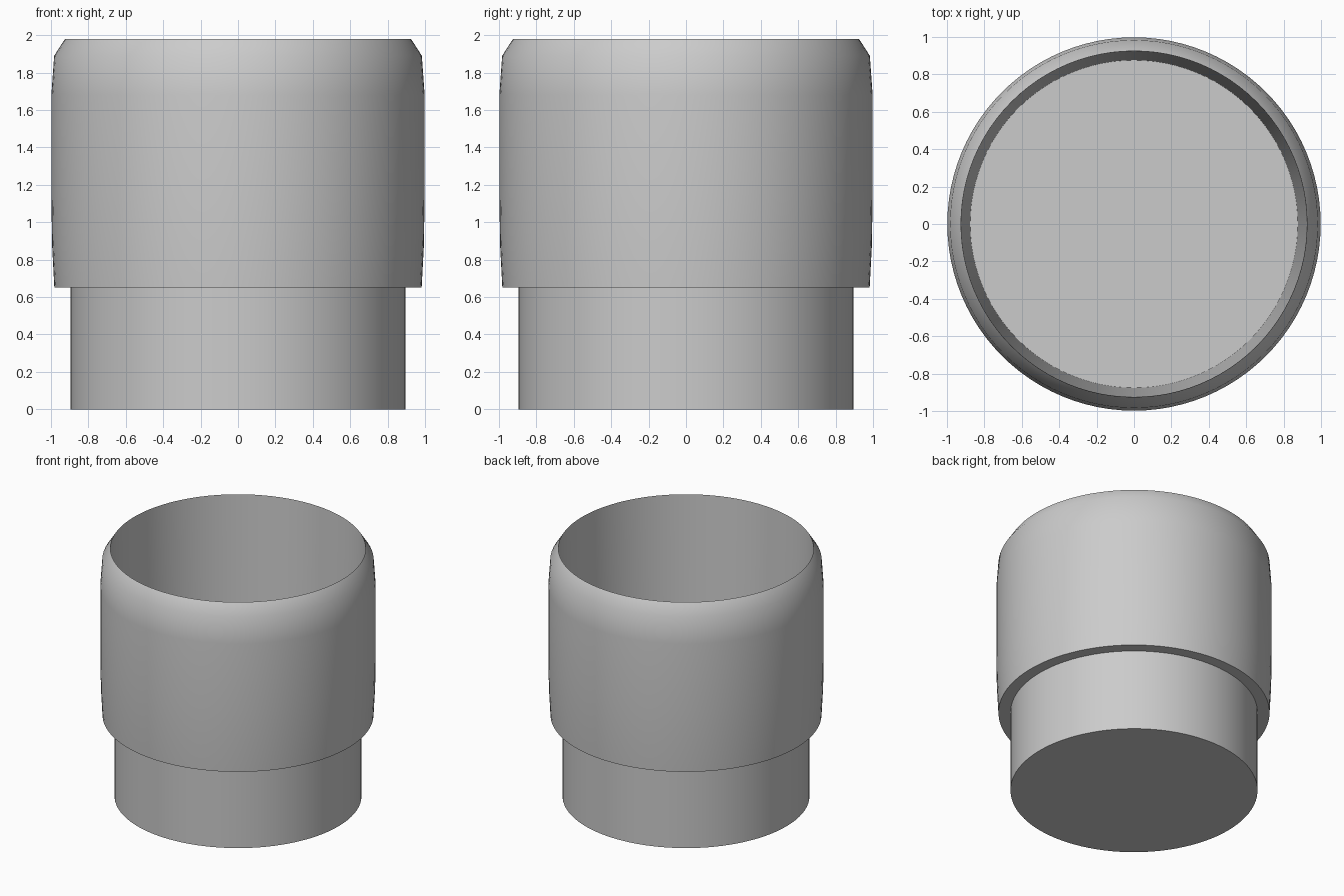
import bpy, bmesh, math

if "Cube" in bpy.data.objects:
    bpy.data.objects.remove(bpy.data.objects["Cube"])

SIDES = 96

# One plain grey for the whole cup
grey = bpy.data.materials.new("plain grey")
grey.diffuse_color = (0.6, 0.6, 0.6, 1)
grey.use_nodes = True
grey.node_tree.nodes["Principled BSDF"].inputs["Base Color"].default_value = grey.diffuse_color

# Closed profile (radius, height): base, stepped wall, chamfered rim, tapered inside, floor
PROFILE = [(0.895, 0), (0.895, 0.65), (0.982, 0.65), (0.994, 0.88), (0.998, 1.15),
           (0.998, 1.68), (0.983, 1.89), (0.925, 1.98), (0.876, 0.1)]


def lathe(name, profile, material):
    bm = bmesh.new()
    rings = [[bm.verts.new((r * math.cos(2 * math.pi * i / SIDES),
                            r * math.sin(2 * math.pi * i / SIDES), z))
              for i in range(SIDES)] for r, z in profile]
    for a, b in zip(rings, rings[1:]):
        for i in range(SIDES):
            j = (i + 1) % SIDES
            bm.faces.new((a[i], a[j], b[j], b[i]))
    bm.faces.new(rings[0][::-1])   # underside
    bm.faces.new(rings[-1])        # inner floor
    bmesh.ops.recalc_face_normals(bm, faces=bm.faces)
    mesh = bpy.data.meshes.new(name)
    bm.to_mesh(mesh)
    bm.free()
    mesh.materials.append(material)
    obj = bpy.data.objects.new(name, mesh)
    bpy.context.collection.objects.link(obj)
    bpy.context.view_layer.objects.active = obj
    obj.select_set(True)
    bpy.ops.object.shade_smooth_by_angle(angle=math.radians(50))
    return obj


lathe("stacking_cup", PROFILE, grey)
